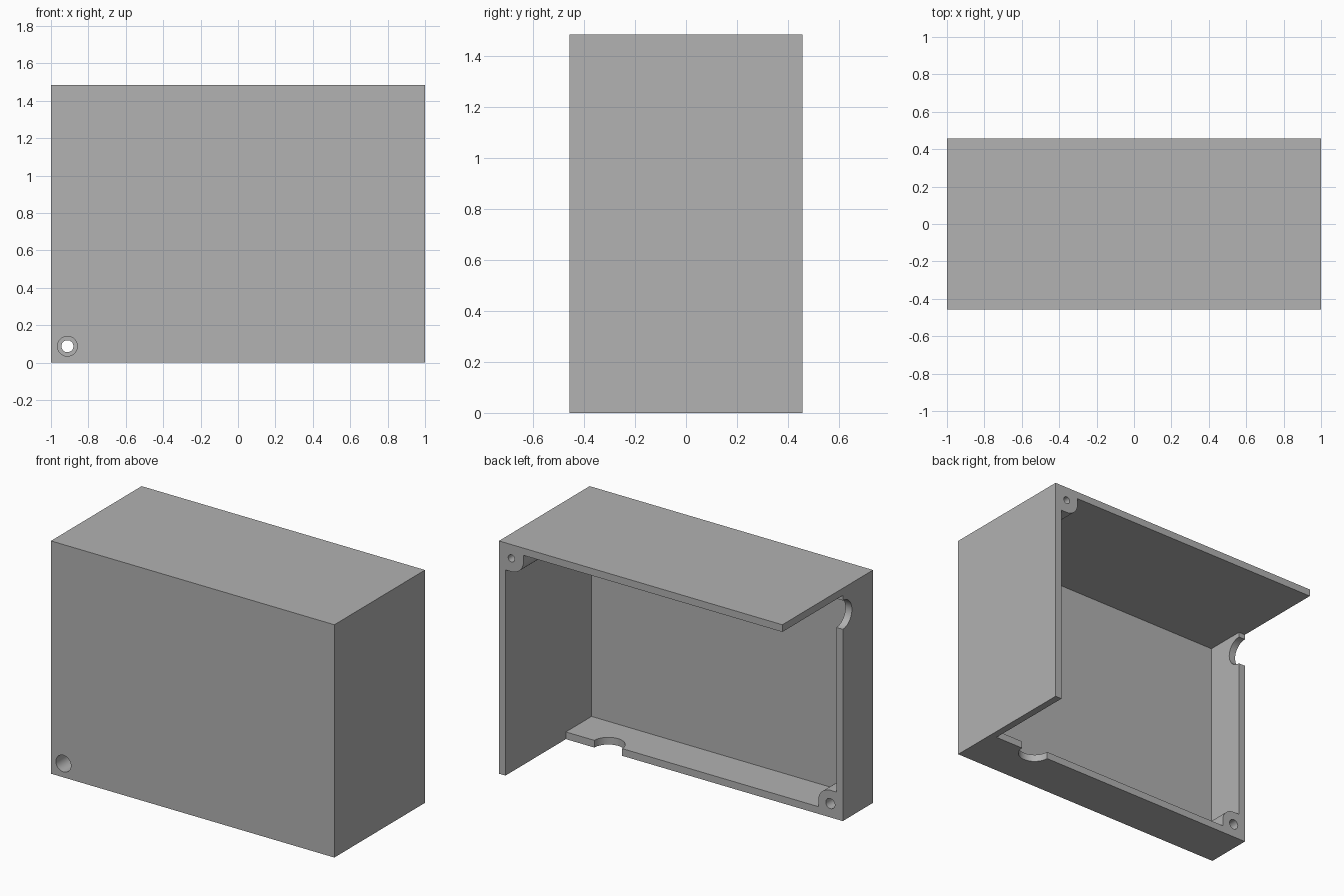
import bpy, bmesh, math
from mathutils import Matrix, Vector

if "Cube" in bpy.data.objects:
    bpy.data.objects.remove(bpy.data.objects["Cube"], do_unlink=True)

# Main dimensions
HALF_X, HALF_Y, HEIGHT = 1.0, 0.457, 1.485
WALL = 0.046
STEP_Y = -0.152        # rim of the two short walls
INSET = 0.088          # screw axis distance from the outer walls
POST_R = 0.085

grey = bpy.data.materials.new("grey plastic")
grey.use_nodes = True
colour = (0.445, 0.445, 0.445, 1)
grey.diffuse_color = colour
grey.node_tree.nodes["Principled BSDF"].inputs["Base Color"].default_value = colour


def finish(name, bm):
    bmesh.ops.recalc_face_normals(bm, faces=bm.faces)
    mesh = bpy.data.meshes.new(name)
    bm.to_mesh(mesh)
    bm.free()
    mesh.materials.append(grey)
    obj = bpy.data.objects.new(name, mesh)
    bpy.context.collection.objects.link(obj)
    return obj


def box(name, low, high):
    low, high = Vector(low), Vector(high)
    bm = bmesh.new()
    bmesh.ops.create_cube(bm, size=1)
    bmesh.ops.scale(bm, vec=high - low, verts=bm.verts)
    bmesh.ops.translate(bm, vec=(low + high) / 2, verts=bm.verts)
    return finish(name, bm)


def cylinder(name, centre, radius, length, axis):
    turn = {"X": Matrix.Rotation(math.pi / 2, 4, "Y"),
            "Y": Matrix.Rotation(math.pi / 2, 4, "X"),
            "Z": Matrix.Identity(4)}[axis]
    bm = bmesh.new()
    bmesh.ops.create_cone(bm, cap_ends=True, segments=48, radius1=radius,
                          radius2=radius, depth=length,
                          matrix=Matrix.Translation(centre) @ turn)
    return finish(name, bm)


def corner_post(name, sx, sz, y0, y1):
    """Square post with one rounded corner, merged into a box corner."""
    root, reach = WALL / 2, INSET + POST_R
    profile = [(root, root), (reach, root)]
    for i in range(17):
        a = math.pi / 2 * i / 16
        profile.append((INSET + POST_R * math.cos(a), INSET + POST_R * math.sin(a)))
    profile.append((root, reach))
    bm = bmesh.new()
    verts = [bm.verts.new((sx * (HALF_X - u), y0, HEIGHT - v if sz > 0 else v))
             for u, v in profile]
    face = bm.faces.new(verts)
    out = bmesh.ops.extrude_face_region(bm, geom=[face])
    moved = [g for g in out["geom"] if isinstance(g, bmesh.types.BMVert)]
    bmesh.ops.translate(bm, vec=(0, y1 - y0, 0), verts=moved)
    return finish(name, bm)


def combine(target, tool, operation):
    mod = target.modifiers.new(operation.title(), "BOOLEAN")
    mod.operation, mod.solver, mod.object = operation, "EXACT", tool
    bpy.context.view_layer.objects.active = target
    bpy.ops.object.modifier_apply(modifier=mod.name)
    bpy.data.objects.remove(tool, do_unlink=True)


# Hollow shell, open at the back
shell = box("enclosure_half", (-HALF_X, -HALF_Y, 0), (HALF_X, HALF_Y, HEIGHT))
inner_x, inner_top, front_in = HALF_X - WALL, HEIGHT - WALL, -HALF_Y + WALL
combine(shell, box("cavity", (-inner_x, front_in, WALL), (inner_x, 1, inner_top)), "DIFFERENCE")

# Shorten the floor and the right wall
combine(shell, box("trim", (-2, STEP_Y, -1), (inner_x, 1, inner_top)), "DIFFERENCE")

# Screw posts in opposite corners
root_y = -HALF_Y + WALL / 2
combine(shell, corner_post("long_post", 1, 1, root_y, HALF_Y), "UNION")
combine(shell, corner_post("short_post", -1, -1, root_y, STEP_Y), "UNION")

# Screw clearance hole, head recess and blind pilot hole
low_x, low_z = -HALF_X + INSET, INSET
cuts = [
    cylinder("clearance", (low_x, -HALF_Y, low_z), 0.032, 1, "Y"),
    cylinder("head_recess", (low_x, -HALF_Y, low_z), 0.053, 0.3, "Y"),
    cylinder("pilot", (HALF_X - INSET, HALF_Y, HEIGHT - INSET), 0.023, 0.8, "Y"),
    # Half-round cable notches in the short rims
    cylinder("floor_notch", (0.655, STEP_Y, 0), 0.098, 0.4, "Z"),
    cylinder("wall_notch", (-HALF_X, STEP_Y, 1.315), 0.092, 0.4, "X"),
]
for cut in cuts:
    combine(shell, cut, "DIFFERENCE")

bpy.ops.object.select_all(action="DESELECT")
shell.select_set(True)
bpy.context.view_layer.objects.active = shell
bpy.ops.object.shade_smooth_by_angle(angle=math.radians(30))
